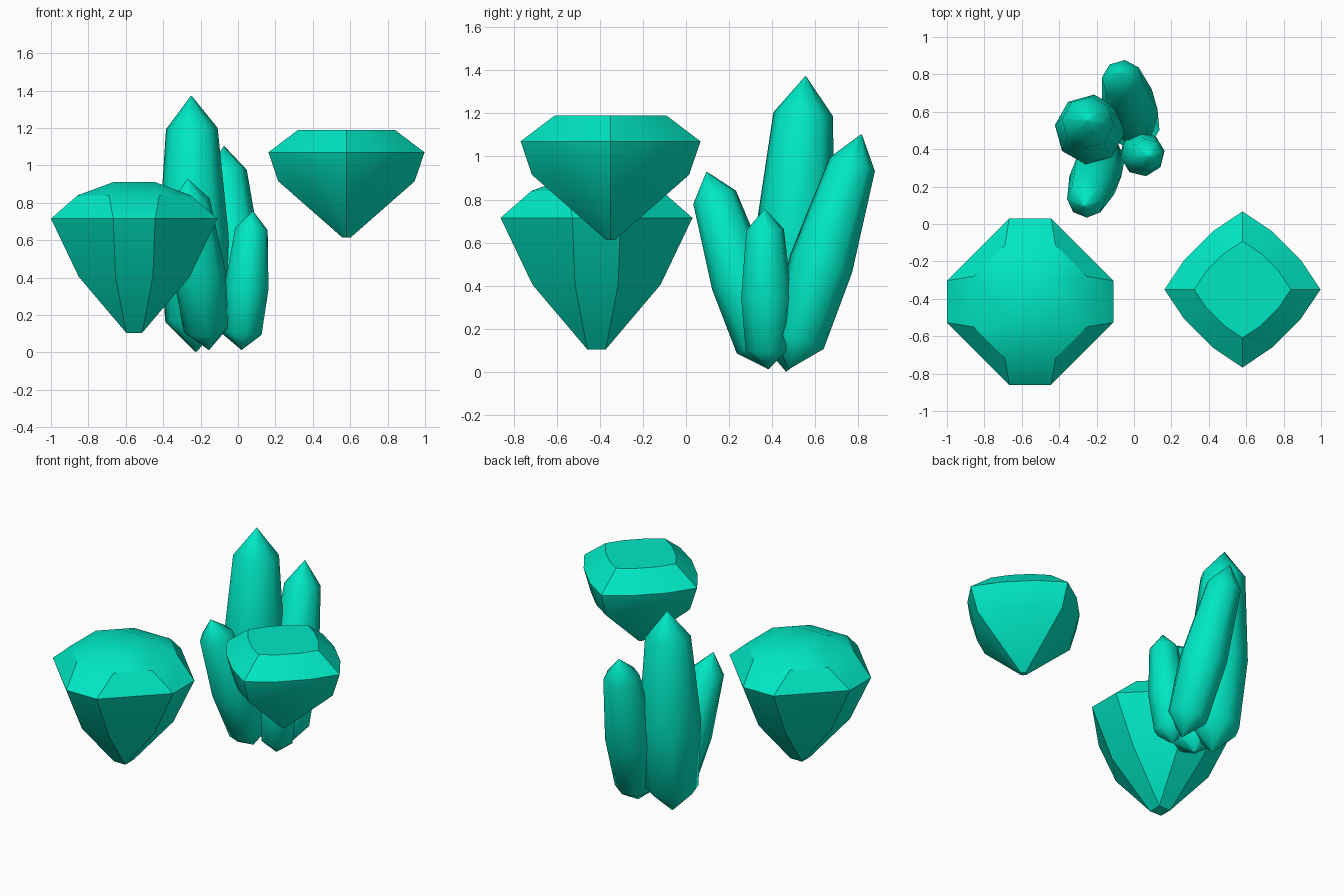
import bpy, bmesh, math
from mathutils import Vector

if "Cube" in bpy.data.objects:
    bpy.data.objects.remove(bpy.data.objects["Cube"])

mat = bpy.data.materials.new("green_crystal")
mat.diffuse_color = (0.0, 0.8, 0.55, 1)
mat.use_nodes = True
mat.node_tree.nodes["Principled BSDF"].inputs["Base Color"].default_value = mat.diffuse_color


def loft(name, rings, angle):
    """Skin a list of equal-length rings, cap both ends, merge coincident points."""
    bm = bmesh.new()
    loops = [[bm.verts.new(p) for p in ring] for ring in rings]
    n = len(loops[0])
    for a, b in zip(loops, loops[1:]):
        for i in range(n):
            j = (i + 1) % n
            bm.faces.new((a[i], a[j], b[j], b[i]))
    bm.faces.new(loops[0][::-1])
    bm.faces.new(loops[-1])
    bmesh.ops.remove_doubles(bm, verts=bm.verts, dist=0.0005)
    bmesh.ops.recalc_face_normals(bm, faces=bm.faces)
    mesh = bpy.data.meshes.new(name)
    bm.to_mesh(mesh)
    bm.free()
    obj = bpy.data.objects.new(name, mesh)
    bpy.context.collection.objects.link(obj)
    mesh.materials.append(mat)
    bpy.ops.object.select_all(action='DESELECT')
    obj.select_set(True)
    bpy.context.view_layer.objects.active = obj
    bpy.ops.object.shade_smooth_by_angle(angle=math.radians(angle))
    return obj


def turn4(quarter, cx, cy, z, s=1.0):
    """Repeat a quarter outline four times around a centre."""
    pts = []
    for k in range(4):
        for x, y in quarter:
            for _ in range(k):
                x, y = -y, x
            pts.append((cx + s * x, cy + s * y, z))
    return pts


# octagonal gem: outer half width, half width of each straight side, height
octagon = [(0.043, 0.043, 0.105), (0.297, 0.1, 0.405), (0.445, 0.112, 0.715),
           (0.302, 0.135, 0.84), (0.113, 0.113, 0.91)]
loft("octagon_gem", [turn4([(w, -h), (w, h)], -0.555, -0.415, z)
                     for w, h, z in octagon], 30)

# cushion gem: twelve-sided outline scaled at each height
cushion = [(0.417, 0), (0.31, 0.16), (0.16, 0.31)]
loft("cushion_gem", [turn4(cushion, 0.58, -0.35, z, s) for s, z in
                     [(0.05, 0.613), (0.875, 0.915), (1, 1.07), (0.62, 1.19)]], 30)


# pointed crystals growing from a shared root
def crystal(name, base, tip, radius, sides=8):
    base, tip = Vector(base), Vector(tip)
    rot = (tip - base).to_track_quat('Z', 'Y')
    rings = []
    for t, r in [(0, 0), (0.12, 0.86), (0.45, 1), (0.87, 0.74), (1, 0)]:
        rings.append([base.lerp(tip, t) + rot @ Vector(
            (radius * r * math.cos(math.tau * (i + 0.5) / sides),
             radius * r * math.sin(math.tau * (i + 0.5) / sides), 0))
            for i in range(sides)])
    # open out the degenerate ends slightly so the cap faces can merge
    rings[0] = [p + (rings[1][i] - p) * 0.02 for i, p in enumerate(rings[0])]
    rings[-1] = [p + (rings[-2][i] - p) * 0.02 for i, p in enumerate(rings[-1])]
    return loft(name, rings, 60)


crystal("tall_crystal", (-0.225, 0.465, 0.0), (-0.25, 0.555, 1.375), 0.188)
crystal("back_crystal", (0.02, 0.475, 0.012), (-0.075, 0.815, 1.105), 0.15)
crystal("front_crystal", (-0.155, 0.385, 0.012), (-0.27, 0.095, 0.93), 0.14)
crystal("small_crystal", (0.018, 0.38, 0.012), (0.08, 0.365, 0.757), 0.119)
